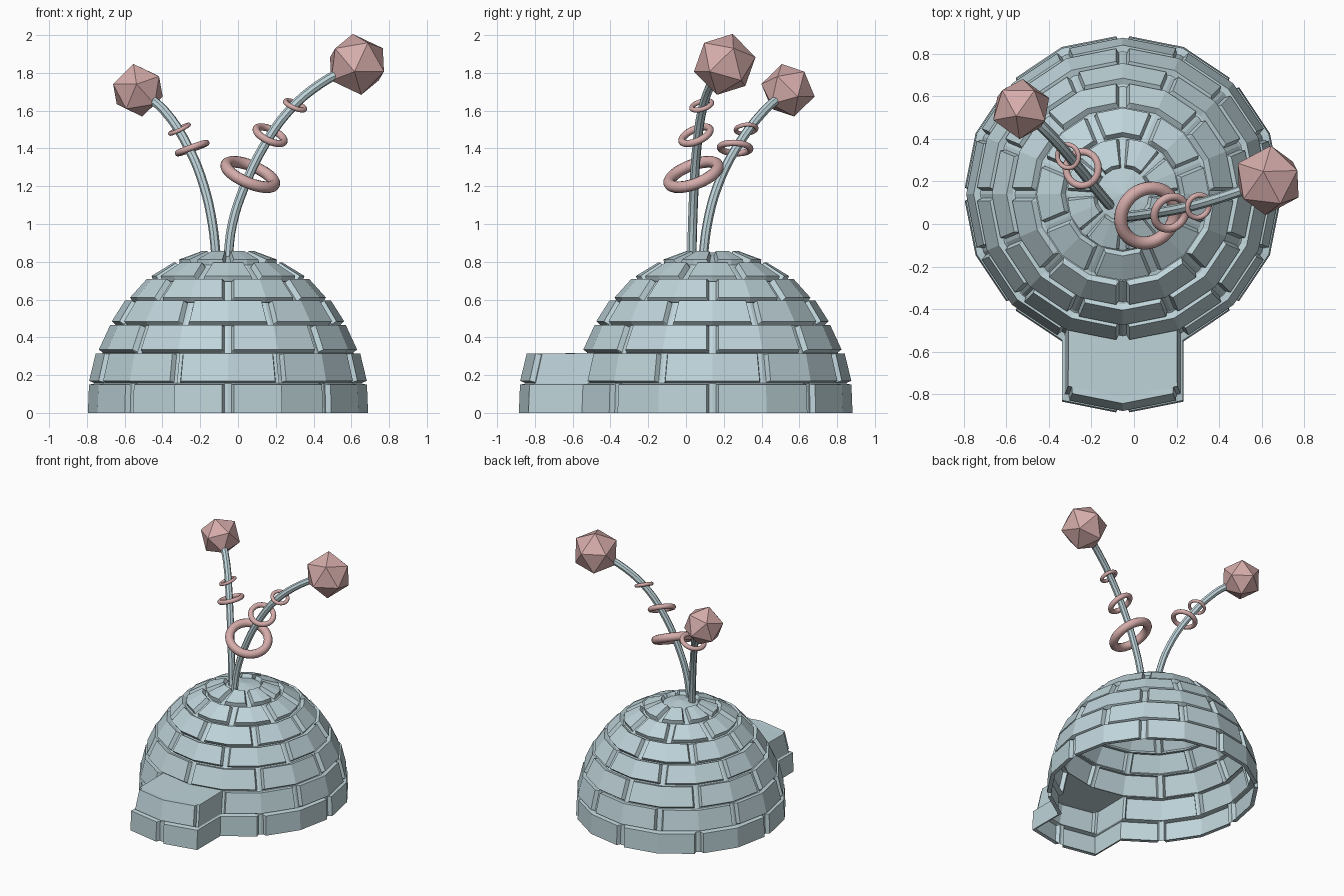
import bpy, bmesh
from math import sin, cos, pi
from mathutils import Vector

if "Cube" in bpy.data.objects:
    bpy.data.objects.remove(bpy.data.objects["Cube"])


def material(name, color):
    m = bpy.data.materials.new(name)
    m.diffuse_color = color
    m.use_nodes = True
    m.node_tree.nodes["Principled BSDF"].inputs["Base Color"].default_value = m.diffuse_color
    return m


ICE = material("ice_blue", (0.52, 0.66, 0.70, 1))
PINK = material("dusty_pink", (0.66, 0.41, 0.40, 1))

# Dome: one sheet of 16-sided block rows, joints staggered row by row
CX, CY, SIDES, DEPTH = -0.053, 0.14, 16, 0.03
TUNNEL = 0.283
ROWS = [  # bottom radius, bottom z, top radius, top z
    (0.748, 0.000, 0.742, 0.150),
    (0.735, 0.170, 0.700, 0.315),
    (0.690, 0.335, 0.630, 0.465),
    (0.615, 0.485, 0.545, 0.595),
    (0.525, 0.610, 0.435, 0.710),
    (0.405, 0.725, 0.290, 0.795),
    (0.265, 0.812, 0.140, 0.857),
]


def corner(k, r):
    a = 2 * pi * k / SIDES
    return Vector((r * sin(a), -r * cos(a)))


def ring_point(k, s, r, z, shift):
    """Point near polygon corner k, s steps along the side."""
    edge = 2 * r * sin(pi / SIDES)
    w = min((0, 0.018, 0.032)[abs(s)], (0, 0.17, 0.3)[abs(s)] * edge)
    p = corner(k, r)
    if s:
        p = p.lerp(corner(k + (1 if s > 0 else -1), r), w / edge)
    return (CX + p.x, CY + p.y - shift, z)


# Columns around the dome; the front sector is pushed forward as the porch
columns = []
for k in range(SIDES):
    for s in (-2, -1, 0, 1, 2):
        front = k == 0 or (k == 1 and s <= 0) or (k == SIDES - 1 and s >= 0)
        if k == SIDES - 1 and s == 0:
            columns.append((k, s, False))
        columns.append((k, s, front))
        if k == 1 and s == 0:
            columns.append((k, s, False))

bm = bmesh.new()
rings = []
for row, (r0, z0, r1, z1) in enumerate(ROWS):
    low, high = Vector((r0, z0)), Vector((r1, z1))
    t = (high - low).normalized()
    inward = Vector((-t.y, t.x)) * DEPTH
    outer = [low + inward - t * 0.006, low, high, high + inward + t * 0.006]
    inner = [outer[0], low + inward, high + inward, outer[3]]
    for i in range(4):
        ring = []
        for k, s, front in columns:
            groove = (k + row) % 2 == 0 and abs(s) < 2
            r, z = (inner if groove else outer)[i]
            shift = TUNNEL if front and row < 2 else 0
            ring.append(bm.verts.new(ring_point(k, s, r, max(z, 0), shift)))
        rings.append(ring)
n = len(columns)
for a, b in zip(rings, rings[1:]):
    for j in range(n):
        bm.faces.new((a[j], a[(j + 1) % n], b[(j + 1) % n], b[j]))
tip = bm.verts.new((CX, CY, 0.85))
for j in range(n):
    bm.faces.new((rings[-1][j], rings[-1][(j + 1) % n], tip))
bmesh.ops.remove_doubles(bm, verts=bm.verts, dist=0.0002)
mesh = bpy.data.meshes.new("block_dome")
bm.to_mesh(mesh)
bm.free()
dome = bpy.data.objects.new("block_dome", mesh)
bpy.context.collection.objects.link(dome)
mesh.materials.append(ICE)


def stalk(name, points, radius):
    cu = bpy.data.curves.new(name, "CURVE")
    cu.dimensions = "3D"
    cu.bevel_depth, cu.bevel_resolution = radius, 2
    cu.use_fill_caps = True
    cu.resolution_u = 4
    sp = cu.splines.new("BEZIER")
    sp.bezier_points.add(len(points) - 1)
    for bp, p in zip(sp.bezier_points, points):
        bp.co = p
        bp.handle_left_type = bp.handle_right_type = "AUTO"
    ob = bpy.data.objects.new(name, cu)
    bpy.context.collection.objects.link(ob)
    bpy.ops.object.select_all(action="DESELECT")
    ob.select_set(True)
    bpy.context.view_layer.objects.active = ob
    bpy.ops.object.convert(target="MESH")
    ob = bpy.context.object
    ob.data.materials.append(ICE)
    bpy.ops.object.shade_smooth_by_angle()


def ball(name, center, radius, axis):
    bpy.ops.mesh.primitive_ico_sphere_add(subdivisions=1, radius=radius, location=center)
    ob = bpy.context.object
    ob.name = name
    ob.rotation_euler = Vector(axis).to_track_quat("Z", "Y").to_euler()
    ob.data.materials.append(PINK)


def ring(name, center, outer, minor, axis):
    bpy.ops.mesh.primitive_torus_add(
        location=center, major_radius=outer - minor, minor_radius=minor,
        major_segments=32, minor_segments=12,
        rotation=Vector(axis).to_track_quat("Z", "Y").to_euler())
    ob = bpy.context.object
    ob.name = name
    ob.data.materials.append(PINK)
    bpy.ops.object.shade_smooth()


# Right stalk with its ball and three rings
stalk("right_stalk", [(-0.055, 0.03, 0.80), (-0.03, 0.035, 1.0), (0.035, 0.043, 1.2),
                      (0.13, 0.057, 1.4), (0.27, 0.085, 1.6), (0.44, 0.135, 1.745),
                      (0.60, 0.19, 1.83)], 0.025)
ball("right_ball", (0.63, 0.205, 1.845), 0.168, (0.8, 0.27, 0.5))
ring("right_ring_low", (0.065, 0.04, 1.262), 0.168, 0.031, (0.42, -0.38, 1))
ring("right_ring_mid", (0.17, 0.053, 1.47), 0.1, 0.019, (0.48, -0.45, 1))
ring("right_ring_top", (0.302, 0.083, 1.628), 0.068, 0.013, (0.42, -0.3, 1))

# Left stalk with its ball and two rings
stalk("left_stalk", [(-0.115, 0.09, 0.82), (-0.135, 0.113, 1.0), (-0.18, 0.167, 1.2),
                     (-0.26, 0.265, 1.4), (-0.39, 0.415, 1.6), (-0.50, 0.52, 1.69)], 0.025)
ball("left_ball", (-0.53, 0.54, 1.708), 0.145, (-0.6, 0.6, 0.5))
ring("left_ring_low", (-0.243, 0.26, 1.402), 0.097, 0.017, (-0.36, 0.05, 1))
ring("left_ring_top", (-0.31, 0.318, 1.502), 0.066, 0.011, (-0.48, -0.1, 1))
